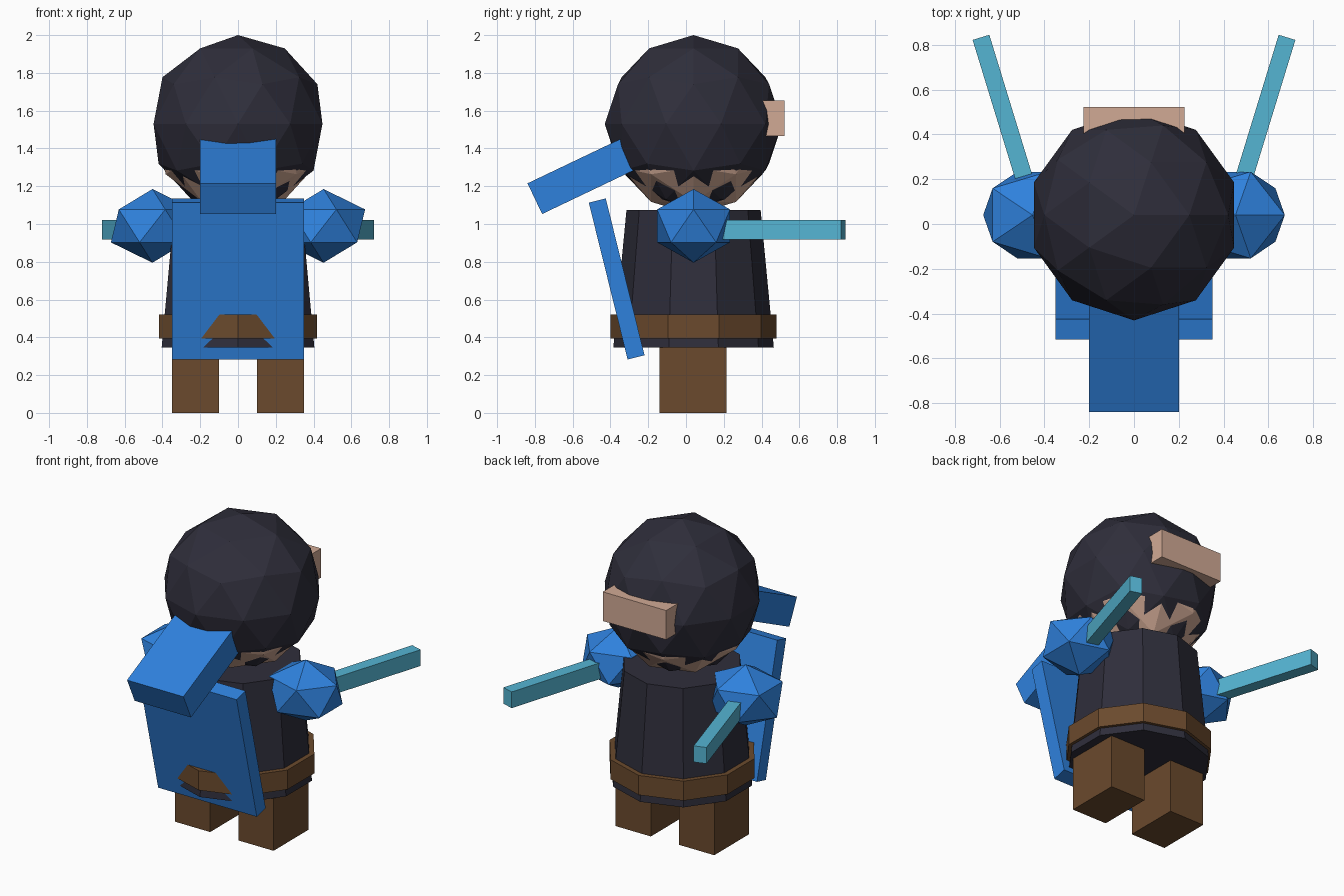
import bpy
from math import radians, atan2, hypot
from mathutils import Vector

if "Cube" in bpy.data.objects:
    bpy.data.objects.remove(bpy.data.objects["Cube"], do_unlink=True)


def material(name, rgb):
    mat = bpy.data.materials.new(name)
    mat.use_nodes = True
    colour = (*rgb, 1)
    mat.diffuse_color = colour
    mat.node_tree.nodes["Principled BSDF"].inputs["Base Color"].default_value = colour
    return mat


BLUE = material("blue cloth", (0.028, 0.22, 0.72))
CYAN = material("cyan", (0.09, 0.46, 0.65))
DARK = material("charcoal", (0.028, 0.027, 0.043))
BROWN = material("brown leather", (0.145, 0.068, 0.026))
SKIN = material("skin", (0.64, 0.40, 0.30))

AXIS_Y = 0.04  # the body's own axis


def finish(name, mat):
    obj = bpy.context.object
    obj.name = name
    obj.data.materials.append(mat)
    return obj


def box(name, mat, centre, size, rot=(0, 0, 0)):
    bpy.ops.mesh.primitive_cube_add(size=1, location=centre, rotation=rot)
    obj = finish(name, mat)
    obj.scale = size
    return obj


def ball(name, mat, centre, radii, detail, turn=0):
    bpy.ops.mesh.primitive_ico_sphere_add(
        subdivisions=detail, radius=1, location=centre, rotation=(0, 0, turn))
    obj = finish(name, mat)
    obj.scale = radii
    return obj


def drum(name, mat, low, high, r_low, r_high):
    bpy.ops.mesh.primitive_cone_add(
        vertices=10, radius1=r_low, radius2=r_high, depth=high - low,
        location=(0, AXIS_Y, (low + high) / 2))
    return finish(name, mat)


# Torso and belt
drum("torso", DARK, 0.345, 1.075, 0.425, 0.355)
drum("belt", BROWN, 0.395, 0.52, 0.44, 0.44)

# Head, hair shell and the face block
ball("head", SKIN, (0, AXIS_Y, 1.50), (0.45,) * 3, 2, radians(180))
ball("hair", DARK, (0, AXIS_Y, 1.53), (0.47,) * 3, 2)
box("face_block", SKIN, (0, 0.422, 1.56), (0.45, 0.2, 0.187))

# Legs, shoulders and forward-pointing rods
for side, label in ((1, "left"), (-1, "right")):
    box(label + "_leg", BROWN, (side * 0.225, 0.037, 0.18), (0.25, 0.353, 0.36))
    ball(label + "_shoulder", BLUE, (side * 0.453, AXIS_Y, 0.99),
         (0.246, 0.227, 0.195), 1)
    start = Vector((side * 0.44, AXIS_Y, 0.97))
    end = Vector((side * 0.683, 0.833, 0.97))
    run = end - start
    box(label + "_rod", CYAN, (start + end) / 2,
        (0.078, hypot(run.x, run.y), 0.104), (0, 0, -atan2(run.x, run.y)))

# Leaning cape and the raised hood block
box("cape", BLUE, (0, -0.367, 0.709), (0.7, 0.0925, 0.855), (radians(13.9), 0, 0))
box("hood", BLUE, (0, -0.507, 1.274), (0.4, 0.65, 0.18), (radians(25.5), 0, 0))
